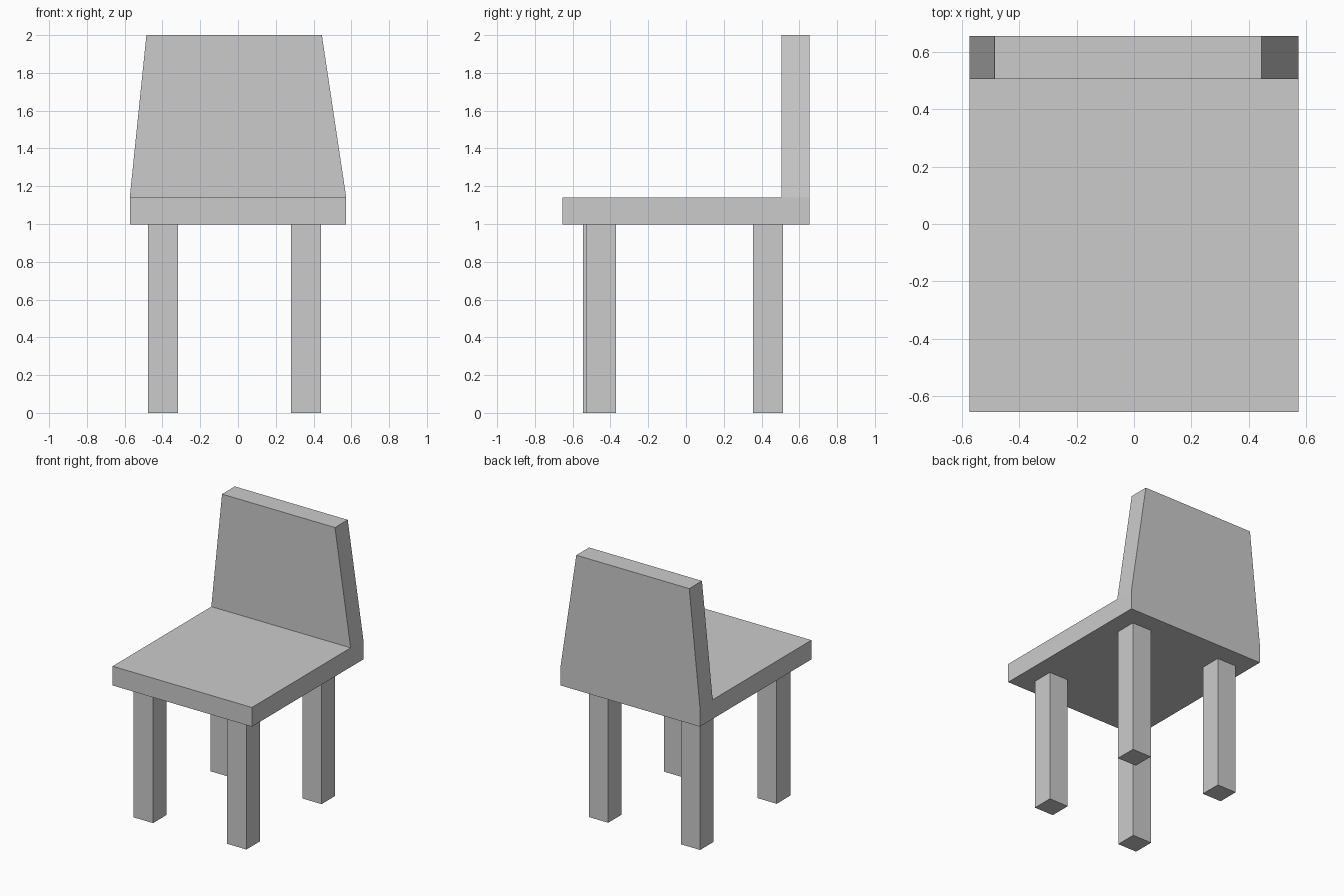
import bpy, bmesh
from mathutils import Vector

if "Cube" in bpy.data.objects:
    bpy.data.objects.remove(bpy.data.objects["Cube"])


def box(bm, lo, hi):
    lo, hi = Vector(lo), Vector(hi)
    verts = bmesh.ops.create_cube(bm, size=1)["verts"]
    for v in verts:
        v.co = (lo + hi) / 2 + v.co * (hi - lo)


def finish(bm, name):
    bmesh.ops.recalc_face_normals(bm, faces=bm.faces)
    mesh = bpy.data.meshes.new(name)
    bm.to_mesh(mesh)
    bm.free()
    bpy.context.collection.objects.link(bpy.data.objects.new(name, mesh))


# Seat slab, with its rear strip extruded up into the tapered backrest
SEAT_TOP, BACK_Y = 1.14, 0.505
bm = bmesh.new()
box(bm, (-0.573, -0.655, 0.997), (0.573, 0.655, SEAT_TOP))
bmesh.ops.bisect_plane(bm, geom=bm.verts[:] + bm.edges[:] + bm.faces[:],
                       plane_co=(0, BACK_Y, 0), plane_no=(0, 1, 0))
bm.normal_update()
strip = [f for f in bm.faces
         if f.normal.z > 0.9 and f.calc_center_median().y > BACK_Y]
top = bmesh.ops.extrude_face_region(bm, geom=strip)["geom"]
bmesh.ops.delete(bm, geom=strip, context='FACES_ONLY')
for v in top:
    if isinstance(v, bmesh.types.BMVert):
        v.co.x = -0.485 if v.co.x < 0 else 0.444
        v.co.z = 2.0
finish(bm, "seat_and_backrest")

# Four square legs, placed by their left front corner
LEG = 0.159
for name, x, y in (("front_left_leg", -0.476, -0.545),
                   ("front_right_leg", 0.281, -0.529),
                   ("back_left_leg", -0.476, 0.354),
                   ("back_right_leg", 0.281, 0.354)):
    bm = bmesh.new()
    box(bm, (x, y, 0), (x + LEG, y + LEG, 0.997))
    finish(bm, name)
